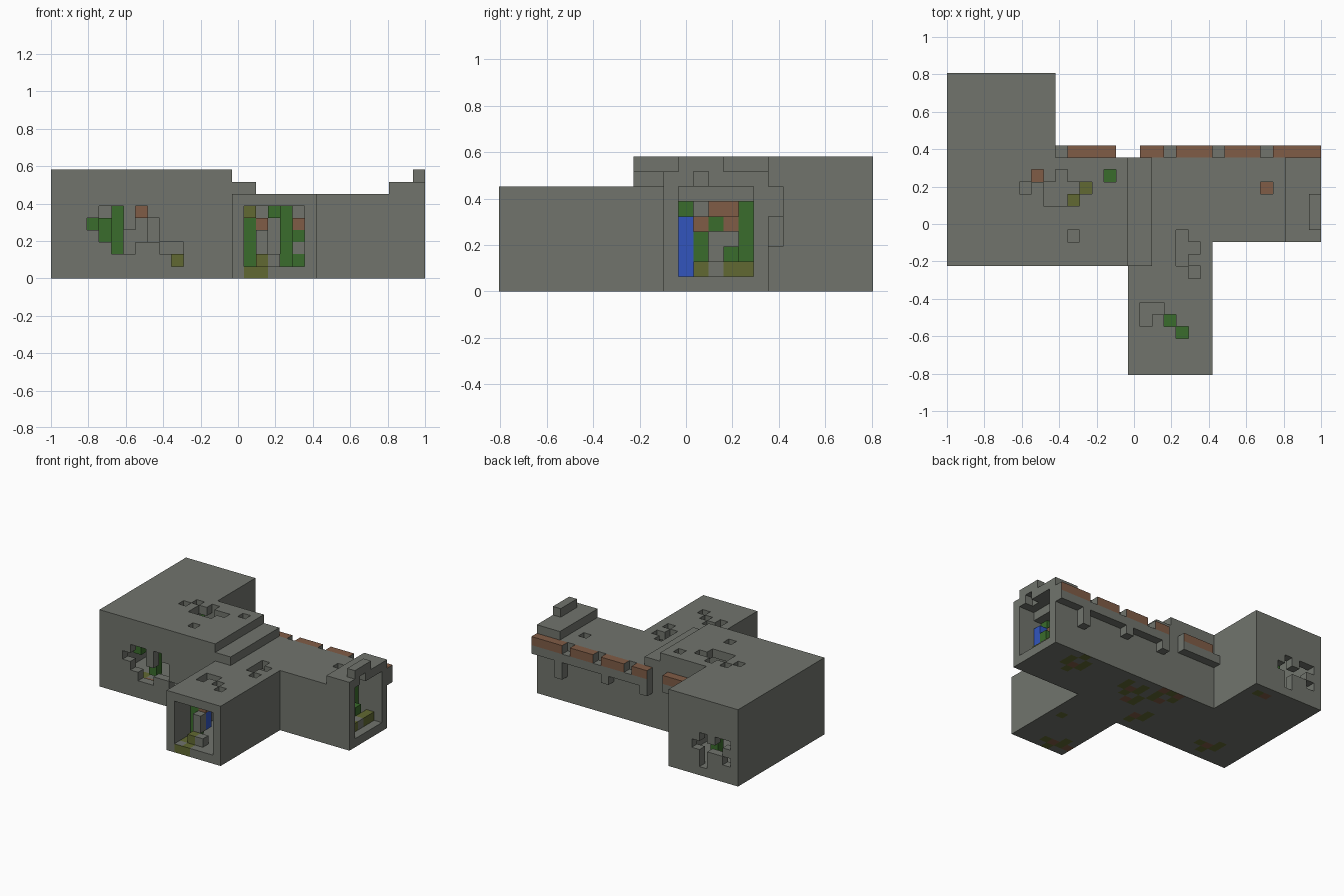
import bpy
import bmesh
from itertools import product
from mathutils import Vector

if "Cube" in bpy.data.objects:
    bpy.data.objects.remove(bpy.data.objects["Cube"], do_unlink=True)

U = 2 / 31                                   # edge of one building block
ORIGIN = Vector((-1, -12.5 * U, 0))


def material(name, rgb):
    m = bpy.data.materials.new(name)
    m.use_nodes = True
    col = (*rgb, 1)
    m.diffuse_color = col
    bsdf = m.node_tree.nodes["Principled BSDF"]
    bsdf.inputs["Base Color"].default_value = col
    bsdf.inputs["Roughness"].default_value = 0.9
    return m


STONE, MOSS, OLIVE, RUST, BLUE = range(5)
MATS = [material("stone_grey", (0.165, 0.175, 0.152)),
        material("moss_green", (0.042, 0.150, 0.025)),
        material("olive_green", (0.120, 0.141, 0.032)),
        material("rust_brown", (0.216, 0.107, 0.061)),
        material("bright_blue", (0.032, 0.091, 0.515))]


def box(x, y, z):
    """Cells of a box; each range is (first, end), a plain number is one cell."""
    spans = [range(*r) if isinstance(r, tuple) else (r,) for r in (x, y, z)]
    return set(product(*spans))


def union(*boxes):
    return set().union(*boxes)


# Outer masses of the building
shell = union(
    box((0, 9), (9, 25), (0, 9)),            # rear block
    box((9, 15), (9, 18), (0, 9)),           # tall hall
    box((15, 17), (9, 18), (0, 8)),          # roof step
    box((15, 22), (0, 11), (0, 7)),          # front wing
    box((17, 31), (11, 18), (0, 7)),         # side wing
    box((15, 22), (9, 11), (0, 7)),
    box((28, 31), (11, 18), (7, 8)),         # raised end
)

# Hollow it out, leaving walls one block thick
around = list(product((-1, 0, 1), repeat=3))
shell -= {c for c in shell
          if all((c[0] + a, c[1] + b, c[2] + d) in shell for a, b, d in around)}
shell |= box(30, (12, 15), 8)                # parapet on the raised end

# Doorways at the ends of the two wings
shell -= box((16, 21), 0, (1, 6))
shell -= box(30, (12, 17), (1, 7)) | box(30, 13, 7)

# Broken wall of the hall, facing forward
shell -= union(box(3, 9, 4), box(4, 9, (3, 6)), box(5, 9, (2, 6)),
               box(6, 9, (2, 4)), box(7, 9, (3, 6)), box(8, 9, (3, 5)),
               box((9, 11), 9, 2), box(10, 9, 1))

# Broken wall of the rear block
shell -= union(box(5, 24, 3), box(4, 24, (1, 5)), box(3, 24, 3),
               box(2, 24, (3, 5)), box(1, 24, 4), box(1, 24, 2))

# Holes in the roofs
HIGH_HOLES = [(6, 15), (7, 16), (8, 14), (8, 15), (9, 16), (9, 15), (9, 14),
              (10, 14), (10, 15), (11, 15), (10, 11), (13, 16)]
LOW_HOLES = [(26, 15), (19, 9), (19, 10), (19, 11), (20, 10), (20, 8),
             (16, 4), (16, 5), (17, 5), (18, 4), (19, 3)]
shell -= {(x, y, 8) for x, y in HIGH_HOLES} | {(x, y, 6) for x, y in LOW_HOLES}

# Ledge along the back wall, with gaps in its top course and hanging teeth
ledge = union(box((9, 14), 18, (5, 7)), box((16, 31), 18, (5, 7)))
ledge -= {(x, 18, 6) for x in (9, 18, 22, 26)}
ledge |= box(27, 18, (3, 5)) | box(21, 18, 4) | box(16, 18, 4)

# Overgrowth and rubble inside
moss_blocks = union(
    box(16, 3, (1, 5)), box(19, 3, (1, 6)), box(18, 4, 5),
    box(20, 2, 3), box(20, 2, 1),                                    # front wing
    box(27, 16, (2, 6)), box(28, 13, (2, 4)), box(28, 15, 2),
    box(27, 14, 4), box(27, 12, 5),                                  # side wing
    box(5, 11, (2, 6)), box(3, 11, 4), box(4, 22, (1, 5)),
    box(13, 16, (4, 6)), box(26, 15, (1, 3)))                        # hall
olive_blocks = union(box(16, 2, 5), box(17, 1, 1), box(29, 13, 1),
                     box(29, (15, 17), 1), box(10, 10, 1),
                     box(10, 14, 5), box(11, 15, 5))
rust_blocks = union(box(17, 3, 4), box(20, 2, 4), box(27, 13, 4),
                    box(26, (14, 16), 5), box(27, 15, 4), box(7, 16, 5))
blue_blocks = union(box(17, 3, (2, 4)), box(28, 12, (1, 5)))
stone_rubble = union(box(17, 2, (2, 4)), box(18, 1, 1), box(29, 14, 1),
                     box(20, 2, 2))

# Stains on the floor: centre x, centre y, radius in blocks
STAINS = [(0.70, 0.21, 1.8), (0.21, 0.22, 1.6), (0.07, 0.11, 1.2),
          (-0.05, 0.27, 1.5), (-0.10, -0.07, 1.4), (0.30, -0.40, 0.7),
          (0.09, -0.69, 1.7), (-0.73, -0.08, 1.7), (-0.54, 0.70, 0.9)]


def shell_colour(cell, centre, n):
    if cell[2] == 0 and n[2] != 0:
        for x, y, r in STAINS:
            d = (centre.xy - Vector((x, y))).length / U
            ragged = (cell[0] * 2 + cell[1]) % 4
            if d < r and ragged:
                return RUST if ragged == 3 else OLIVE
    if n[1] < 0 and cell[1] == 0 and cell[0] in (16, 17) and cell[2] == 0:
        return OLIVE                         # moss spilling from the doorway
    return STONE


def ledge_colour(cell, centre, n):
    return RUST if cell[2] == 6 and (n[2] > 0 or n[1] > 0) else STONE


def plain(index):
    return lambda cell, centre, n: index


PARTS = {"building_shell": (shell, shell_colour),
         "back_ledge": (ledge, ledge_colour),
         "moss_growth": (moss_blocks, plain(MOSS)),
         "olive_growth": (olive_blocks, plain(OLIVE)),
         "rust_rubble": (rust_blocks, plain(RUST)),
         "blue_columns": (blue_blocks, plain(BLUE)),
         "stone_rubble": (stone_rubble, plain(STONE))}
filled = set()
for cells, _ in PARTS.values():
    cells -= filled                          # earlier parts keep shared cells
    filled |= cells


def build(name, cells, colour):
    """Make one mesh from the outward faces of a set of cells."""
    bm = bmesh.new()
    corners = {}

    def corner(p):
        key = tuple(round(v) for v in p)
        if key not in corners:
            corners[key] = bm.verts.new(ORIGIN + Vector(key) * U)
        return corners[key]

    for cell in sorted(cells):
        mid = Vector(cell) + Vector((0.5, 0.5, 0.5))
        for axis, sign in product(range(3), (-1, 1)):
            n = Vector((0, 0, 0))
            n[axis] = sign
            if tuple(int(c + d) for c, d in zip(cell, n)) in filled:
                continue
            s = Vector((0, 0, 0))
            s[(axis + 1) % 3] = 0.5
            t = n.cross(s)
            f = mid + n / 2
            face = bm.faces.new([corner(f + s * a + t * b)
                                 for a, b in ((-1, -1), (1, -1), (1, 1), (-1, 1))])
            face.material_index = colour(cell, ORIGIN + f * U, n)
    mesh = bpy.data.meshes.new(name)
    bm.to_mesh(mesh)
    bm.free()
    for m in MATS:
        mesh.materials.append(m)
    bpy.context.collection.objects.link(bpy.data.objects.new(name, mesh))


for name, (cells, colour) in PARTS.items():
    build(name, cells, colour)
